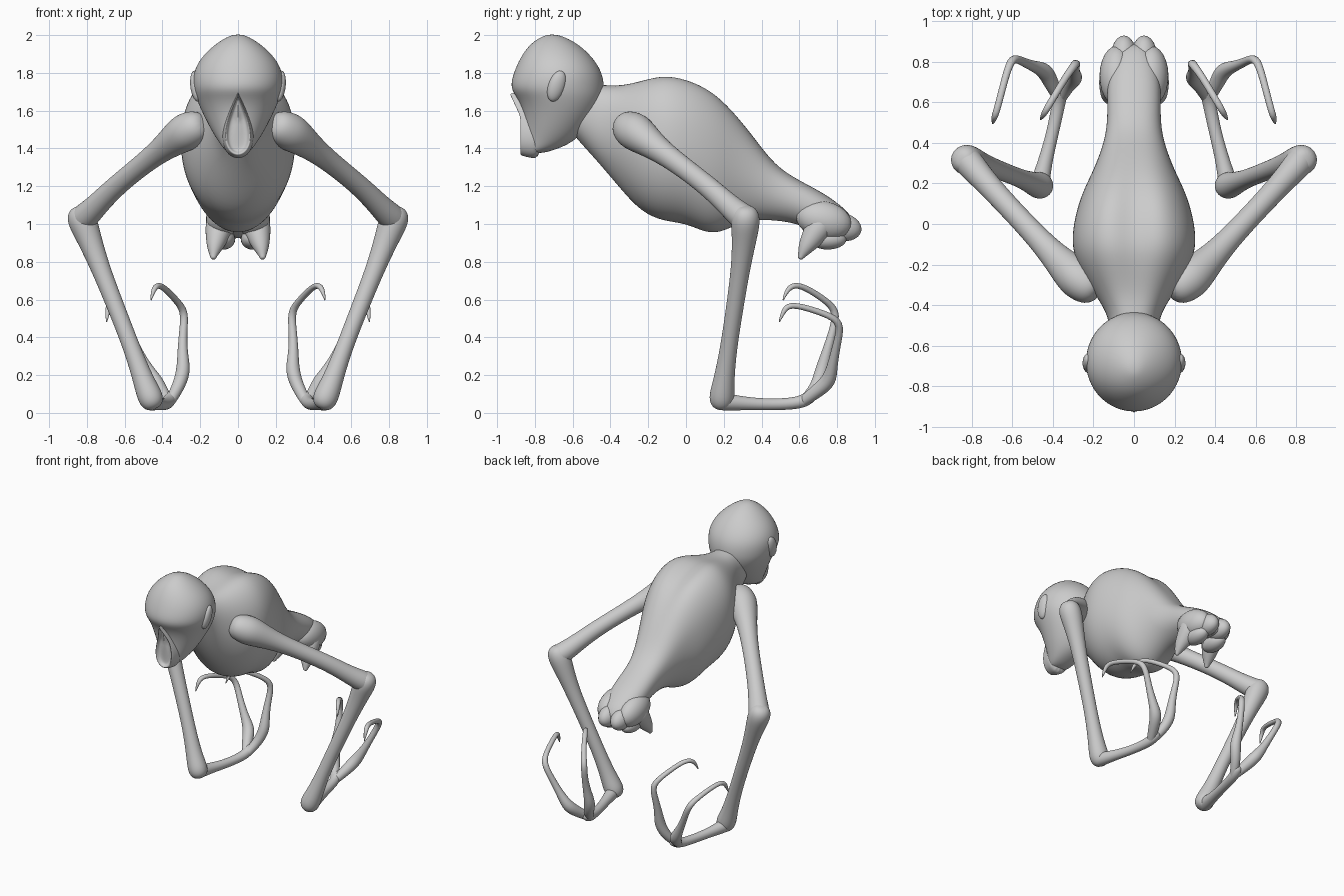
import bpy, bmesh, math
from mathutils import Vector, Euler


def finish(name, bm, mirror=False, levels=2):
    bmesh.ops.recalc_face_normals(bm, faces=bm.faces)
    me = bpy.data.meshes.new(name)
    bm.to_mesh(me)
    bm.free()
    for p in me.polygons:
        p.use_smooth = True
    ob = bpy.data.objects.new(name, me)
    bpy.context.collection.objects.link(ob)
    if mirror:
        ob.modifiers.new("Mirror", 'MIRROR').use_mirror_merge = False
    if levels:
        ob.modifiers.new("Subsurf", 'SUBSURF').levels = levels
        ob.modifiers["Subsurf"].render_levels = levels
    return ob


def loft(name, rings, mirror=False, levels=2):
    bm = bmesh.new()
    vr = [[bm.verts.new(p) for p in r] for r in rings]
    n = len(vr[0])
    for a, b in zip(vr, vr[1:]):
        for i in range(n):
            bm.faces.new((a[i], a[(i + 1) % n], b[(i + 1) % n], b[i]))
    bm.faces.new(vr[0])
    bm.faces.new(vr[-1][::-1])
    return finish(name, bm, mirror, levels)


def tube(name, pts, n=12, mirror=True):
    # round limb through (x, y, z, radius) points, with rounded ends
    c = [Vector(p[:3]) for p in pts]
    r = [p[3] for p in pts]
    d0, d1 = (c[1] - c[0]).normalized(), (c[-1] - c[-2]).normalized()
    c = [c[0] - d0 * r[0], c[0] - d0 * r[0] * .7] + c + [c[-1] + d1 * r[-1] * .7, c[-1] + d1 * r[-1]]
    r = [r[0] * .35, r[0] * .8] + r + [r[-1] * .8, r[-1] * .35]
    side, rings = Vector((1, .3, .2)), []
    for i, p in enumerate(c):
        t = Vector((0, 0, 0))
        if i > 0:
            t += (p - c[i - 1]).normalized()
        if i < len(c) - 1:
            t += (c[i + 1] - p).normalized()
        t.normalize()
        side = (side - t * side.dot(t)).normalized()
        up = t.cross(side)
        rings.append([p + (side * math.cos(a) + up * math.sin(a)) * r[i] * 1.04
                      for a in (2 * math.pi * k / n for k in range(n))])
    return loft(name, rings, mirror)


def ellipsoid(name, loc, rad, rot=(0, 0, 0)):
    bm = bmesh.new()
    bmesh.ops.create_uvsphere(bm, u_segments=24, v_segments=14, radius=1)
    m = Euler(rot).to_matrix()
    for v in bm.verts:
        v.co = m @ Vector([a * b for a, b in zip(v.co, rad)]) + Vector(loc)
    return finish(name, bm, True, 0)


N = 24
ANG = [2 * math.pi * k / N for k in range(N)]

# torso: y, bottom z, top z, half width, spine dip
rings = []
for y, z0, z1, w, dip in [(-.62, 1.50, 1.68, .09, 0), (-.56, 1.43, 1.74, .12, 0), (-.46, 1.32, 1.74, .12, 0),
                          (-.36, 1.20, 1.74, .18, .01), (-.24, 1.06, 1.78, .26, .03), (-.12, 1.01, 1.82, .305, .05),
                          (0, 1.0, 1.80, .295, .06), (.10, .95, 1.76, .27, .06), (.18, .95, 1.70, .24, .05),
                          (.26, .99, 1.61, .20, .03), (.36, 1.02, 1.47, .16, .01), (.47, 1.02, 1.31, .13, 0),
                          (.60, 1.0, 1.23, .13, 0), (.72, .94, 1.17, .13, 0), (.82, .92, 1.10, .10, 0),
                          (.89, .93, 1.03, .05, 0)]:
    zc, ring = z0 + (z1 - z0) * .52, []
    for a in ANG:
        ca, sa = math.cos(a), math.sin(a)
        up = sa > 0
        x = w * math.copysign(abs(ca) ** (.85 if up else 1), ca)
        z = zc + ((z1 - zc) * sa ** .85 if up else (zc - z0) * sa)
        if sa > .3:
            z -= dip * math.exp(-(x / .08) ** 2)
        ring.append((x * 1.02, y, z))
    rings.append(ring)
loft("torso", rings)

# head: z, front y, back y, half width
rings = []
for z, y0, y1, w in [(1.375, -.84, -.76, .04), (1.39, -.85, -.70, .07), (1.43, -.85, -.60, .10),
                     (1.50, -.85, -.53, .145), (1.60, -.865, -.46, .195), (1.67, -.895, -.435, .225),
                     (1.72, -.935, -.43, .24), (1.80, -.915, -.44, .24), (1.88, -.88, -.49, .20),
                     (1.95, -.83, -.565, .125), (1.99, -.77, -.64, .06), (2.003, -.73, -.69, .02)]:
    rings.append([(w * math.cos(a), (y0 + y1) / 2 + (y1 - y0) / 2 * math.sin(a), z) for a in ANG])
loft("head", rings)


# muzzle: teardrop rim around a shallow dish
def teardrop(scale, y, slope):
    out = []
    for a in ANG:
        x = .095 * math.sin(a) * math.sin(a / 2) ** 1.2
        z = .165 * math.cos(a)
        out.append((x * scale, y - slope * max(0, z - .04), 1.527 + z * (.5 + .5 * scale)))
    return out


loft("muzzle", [teardrop(1.3, -.76, .2), teardrop(1.15, -.83, .3), teardrop(1.03, -.868, .45),
                teardrop(.95, -.878, .45), teardrop(.82, -.872, .42), teardrop(.75, -.858, .3),
                teardrop(.4, -.853, .25)])

# ears
ellipsoid("ears", (.222, -.685, 1.73), (.03, .045, .085), (-.3, .15, .15))

# shoulders, arms and wrists
tube("upper_arm", [(.25, -.29, 1.50, .10), (.30, -.25, 1.475, .10), (.39, -.16, 1.405, .068),
                   (.50, -.04, 1.32, .055), (.66, .13, 1.19, .055), (.76, .24, 1.085, .062),
                   (.82, .31, 1.03, .075)])
tube("forearm", [(.825, .315, 1.02, .08), (.79, .31, .93, .066), (.73, .29, .77, .05), (.65, .26, .57, .046),
                 (.56, .225, .34, .044), (.50, .20, .17, .055), (.465, .19, .085, .07)])
tube("hand", [(.465, .19, .06, .05), (.44, .30, .05, .035), (.40, .45, .043, .03), (.37, .60, .05, .033),
              (.36, .65, .08, .035)])

# claws: inner and outer finger of each hand
tube("inner_finger", [(.36, .62, .06, .03), (.32, .69, .13, .035), (.285, .72, .22, .042), (.295, .745, .32, .028),
                      (.29, .78, .44, .022), (.28, .80, .54, .023), (.33, .735, .60, .018), (.41, .60, .685, .018),
                      (.445, .54, .665, .017), (.46, .515, .60, .004)], 8)
tube("outer_finger", [(.37, .62, .06, .03), (.41, .70, .12, .04), (.44, .76, .17, .045), (.49, .775, .25, .028),
                      (.55, .80, .37, .022), (.60, .825, .48, .023), (.63, .74, .525, .018), (.675, .56, .58, .018),
                      (.69, .52, .55, .017), (.695, .495, .485, .004)], 8)

# hips and leg stumps
ellipsoid("hips", (.085, .73, 1.02), (.085, .15, .10), (-.25, 0, 0))
ellipsoid("rump", (.05, .82, .985), (.065, .11, .075), (-.2, 0, 0))
tube("leg_stump", [(.10, .71, .99, .075), (.11, .67, .93, .062), (.125, .63, .87, .04), (.13, .61, .83, .018)])
ellipsoid("rear_pad", (.075, .75, .92), (.06, .10, .055))
